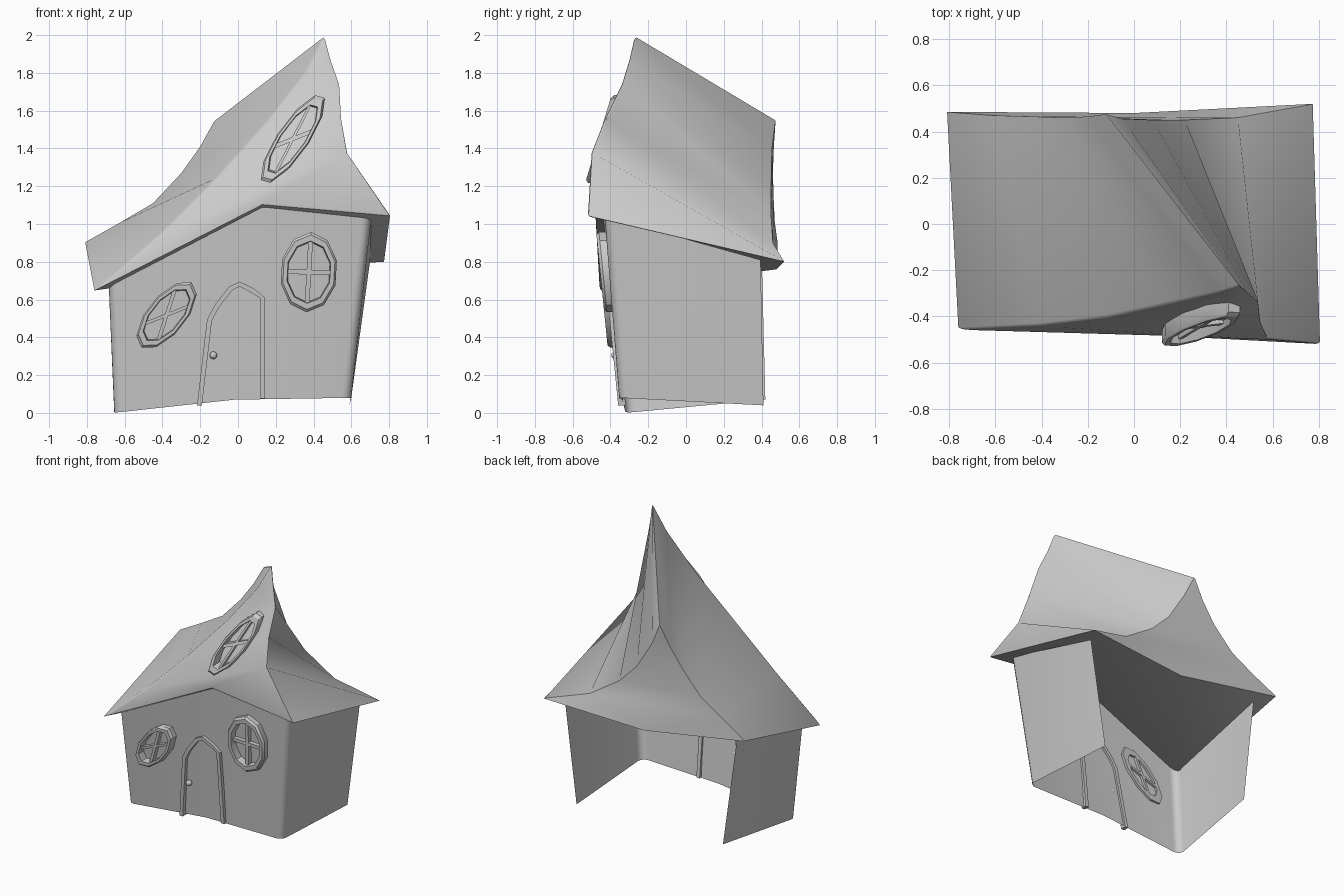
import bpy, bmesh, math
from mathutils import Vector

if "Cube" in bpy.data.objects:
    bpy.data.objects.remove(bpy.data.objects["Cube"])


def build(name, verts, faces, bevel=0.0, limit=35, segs=2, pick=None):
    bm = bmesh.new()
    vs = [bm.verts.new(v) for v in verts]
    for f in faces:
        bm.faces.new([vs[i] for i in f])
    bmesh.ops.recalc_face_normals(bm, faces=bm.faces)
    if bevel:
        edges = [vs and e for e in bm.edges if len(e.link_faces) == 2
                 and e.calc_face_angle() > math.radians(limit)
                 and (pick is None or pick(e))]
        bmesh.ops.bevel(bm, geom=edges, offset=bevel, segments=segs,
                        profile=0.5, affect='EDGES', clamp_overlap=True)
    me = bpy.data.meshes.new(name)
    bm.to_mesh(me)
    bm.free()
    ob = bpy.data.objects.new(name, me)
    bpy.context.collection.objects.link(ob)
    bpy.ops.object.select_all(action='DESELECT')
    ob.select_set(True)
    bpy.context.view_layer.objects.active = ob
    bpy.ops.object.shade_smooth_by_angle(angle=math.radians(32))
    return ob


def strip(rings, closed_path):
    """Faces joining equal-length closed rings, each ring a frame section."""
    n, m = len(rings), len(rings[0])
    verts = [p for r in rings for p in r]
    faces = [(i * m + j, (i + 1) % n * m + j,
              (i + 1) % n * m + (j + 1) % m, i * m + (j + 1) % m)
             for i in range(n if closed_path else n - 1) for j in range(m)]
    if not closed_path:
        faces += [tuple(range(m)), tuple(range((n - 1) * m, n * m))]
    return verts, faces


# Leaning front planes
def wall_y(z):
    return -0.33 - 0.10 * z


def gable_y(z):
    return -0.415 + 0.30 * (z - 1.447)


# Walls: open at the back and underneath, rounded front corners
base = [(-.59, .42, .07), (-.66, -.32, 0), (-.02, wall_y(.07), .07),
        (.60, -.355, .08), (.59, .41, .04)]
top = [(-.69, .40, .86), (-.685, -.395, .69), (.13, -.445, 1.09),
       (.705, -.43, 1.04), (.70, .395, .81)]
build("walls", base + top, [(i, i + 1, i + 6, i + 5) for i in range(4)],
      bevel=.05, limit=45, segs=4)

# Roof: four curved hips running from ridge to eave corners
front_l = [(.46, -.27, 2), (.36, -.30, 1.81), (.15, -.345, 1.54),
           (-.12, -.405, 1.24), (-.41, -.44, .95), (-.765, -.46, .64)]
front_r = [(.46, -.27, 2), (.495, -.30, 1.87), (.54, -.34, 1.74),
           (.55, -.43, 1.56), (.58, -.50, 1.38), (.81, -.52, 1.04)]
back_l = [(-.12, .475, 1.555), (-.20, .465, 1.41), (-.30, .46, 1.27),
          (-.45, .465, 1.11), (-.62, .47, 1.01), (-.815, .485, .90)]
back_r = [(-.12, .475, 1.555), (-.05, .455, 1.40), (.08, .45, 1.19),
          (.22, .45, 1.05), (.45, .46, .90), (.78, .52, .80)]
front_mid, back_mid = (.13, -.485, 1.10), (0, .48, .76)
verts = front_l + back_l + front_r[1:] + back_r[1:] + [front_mid, back_mid]
FL = list(range(6))
BL = list(range(6, 12))
FR = [0] + list(range(12, 17))
BR = [6] + list(range(17, 22))
FM, BM = 22, 23
faces = []
for a, b in ((FL, BL), (FR, BR)):          # side slopes
    faces += [(a[i], a[i + 1], b[i + 1], b[i]) for i in range(5)]
for a, b, m in ((FL, FR, FM), (BL, BR, BM)):  # gables
    faces.append((a[0], a[1], b[1]))
    faces += [(a[i], a[i + 1], b[i + 1], b[i]) for i in range(1, 4)]
    faces += [(a[4], a[5], m), (a[4], m, b[4]), (m, b[5], b[4])]
faces += [(FL[5], FM, BM, BL[5]), (FM, FR[5], BR[5], BM)]  # soffit
build("roof", verts, faces, bevel=.012, limit=40,
      pick=lambda e: sum(v.co.y for v in e.verts) < .3)


# Windows: ten-sided frame with a cross of bars
def window(name, c, u, v, plane):
    def at(a, b, d):
        x = c[0] + a * u[0] + b * v[0]
        z = c[1] + a * u[1] + b * v[1]
        return Vector((x, plane(z) - d, z))

    section = [(1, -.02), (1, .035), (.93, .05), (.78, .05), (.74, -.02)]
    rings = []
    for k in range(10):
        t = math.pi / 2 + k * math.tau / 10
        rings.append([at(s * math.cos(t), s * math.sin(t), d) for s, d in section])
    build(name + "_frame", *strip(rings, True))
    for part, w, h in (("upright", .08, .78), ("crossbar", .78, .06)):
        rings = [[at(-w, b, -.02), at(-w, b, .03), at(w, b, .03), at(w, b, -.02)]
                 for b in (-h, h)]
        build(name + "_" + part, *strip(rings, False))


window("right_window", (.375, .745), (.152, -.005), (.012, .212), wall_y)
window("left_window", (-.378, .518), (.15, .06), (.055, .17), wall_y)
window("gable_window", (.29, 1.45), (.125, .05), (.118, .232), gable_y)

# Door frame: raised band following the pointed arch
path = [(-.217, .04), (-.164, .493), (-.122, .573), (-.048, .668),
        (.01, .695), (.085, .658), (.143, .61), (.143, .075)]
rings = []
for i, (x, z) in enumerate(path):
    p0, p1 = path[max(i - 1, 0)], path[min(i + 1, len(path) - 1)]
    t = Vector((p1[0] - p0[0], p1[1] - p0[1])).normalized()
    ix, iz = x + t.y * .026, z - t.x * .026
    if i in (0, len(path) - 1):
        iz = z
    rings.append([(x, wall_y(z) + .015, z), (x, wall_y(z) - .025, z),
                  (ix, wall_y(iz) - .025, iz), (ix, wall_y(iz) + .015, iz)])
build("door_frame", *strip(rings, False))

# Door knob
bpy.ops.mesh.primitive_uv_sphere_add(segments=16, ring_count=8, radius=.02,
                                     location=(-.13, wall_y(.305) - .015, .305))
bpy.context.object.name = "door_knob"
bpy.ops.object.shade_smooth()
